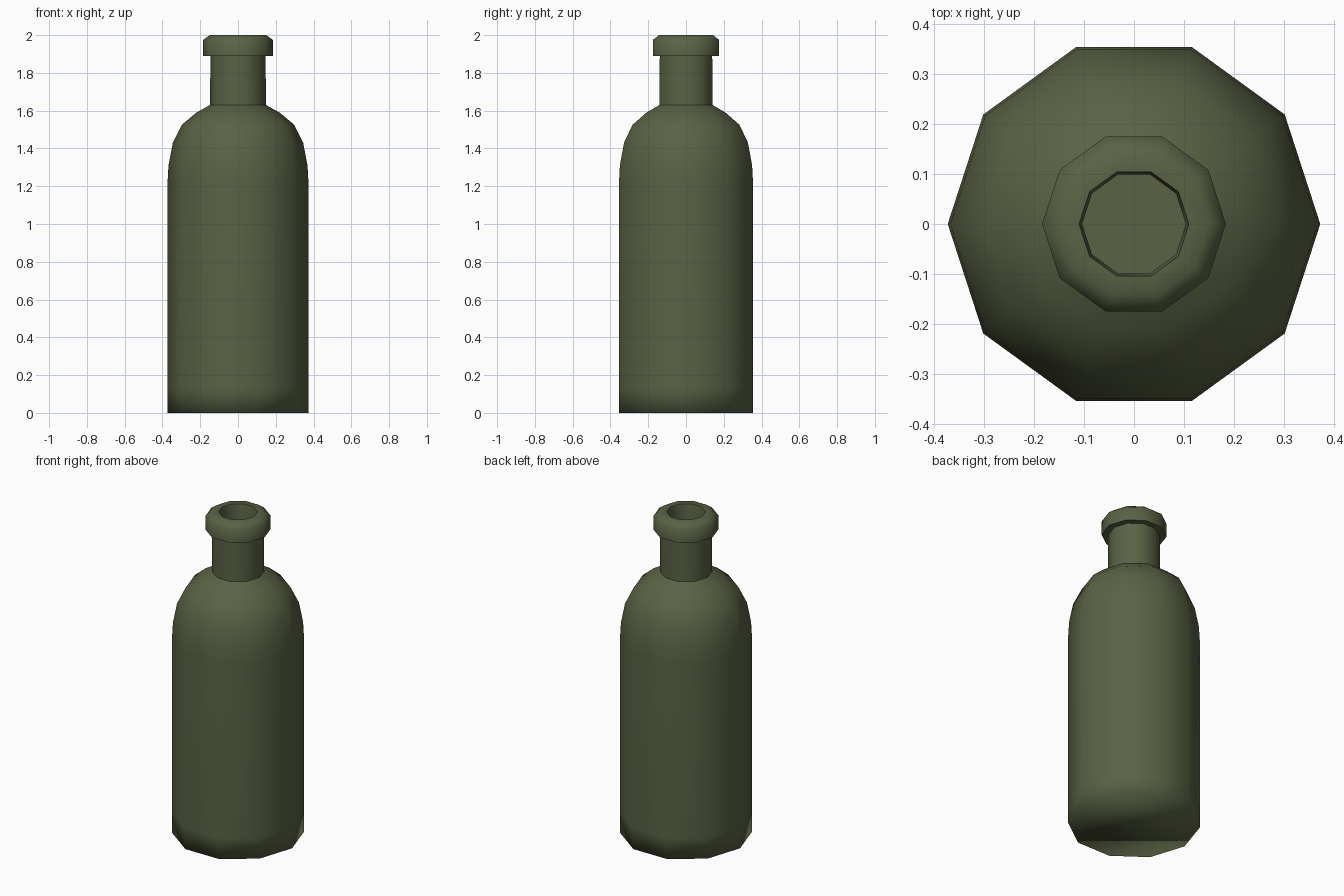
import bpy, bmesh, math

if "Cube" in bpy.data.objects:
    bpy.data.objects.remove(bpy.data.objects["Cube"])

SIDES = 10

# Single flat colour
glass = bpy.data.materials.new("olive green glass")
glass.diffuse_color = (0.10, 0.122, 0.057, 1.0)
glass.use_nodes = True
glass.node_tree.nodes["Principled BSDF"].inputs["Base Color"].default_value = glass.diffuse_color

# Profile (radius, height): base, body, shoulder, neck, lip, inner neck
profile = [
    (0.373, 0.0), (0.373, 0.13), (0.373, 1.22), (0.368, 1.31), (0.345, 1.43),
    (0.298, 1.525), (0.22, 1.59), (0.148, 1.63),
    (0.146, 1.89), (0.184, 1.89), (0.184, 1.975), (0.15, 2.0),
    (0.11, 2.0), (0.104, 1.96), (0.104, 1.65),
]
SHARP_RINGS = {7, 8, 9, 12, 14}

bm = bmesh.new()
rings = []
for r, z in profile:
    rings.append([bm.verts.new((r * math.cos(2 * math.pi * i / SIDES),
                                r * math.sin(2 * math.pi * i / SIDES), z))
                  for i in range(SIDES)])
for a, b in zip(rings, rings[1:]):
    for i in range(SIDES):
        j = (i + 1) % SIDES
        bm.faces.new((a[i], a[j], b[j], b[i]))

# Base and inner floor
bm.faces.new(list(reversed(rings[0])))
bm.faces.new(rings[-1])

for f in bm.faces:
    f.smooth = True
for k in SHARP_RINGS:
    for i in range(SIDES):
        bm.edges.get((rings[k][i], rings[k][(i + 1) % SIDES])).smooth = False

mesh = bpy.data.meshes.new("bottle")
bm.to_mesh(mesh)
bm.free()
mesh.materials.append(glass)
bottle = bpy.data.objects.new("bottle", mesh)
bpy.context.collection.objects.link(bottle)
